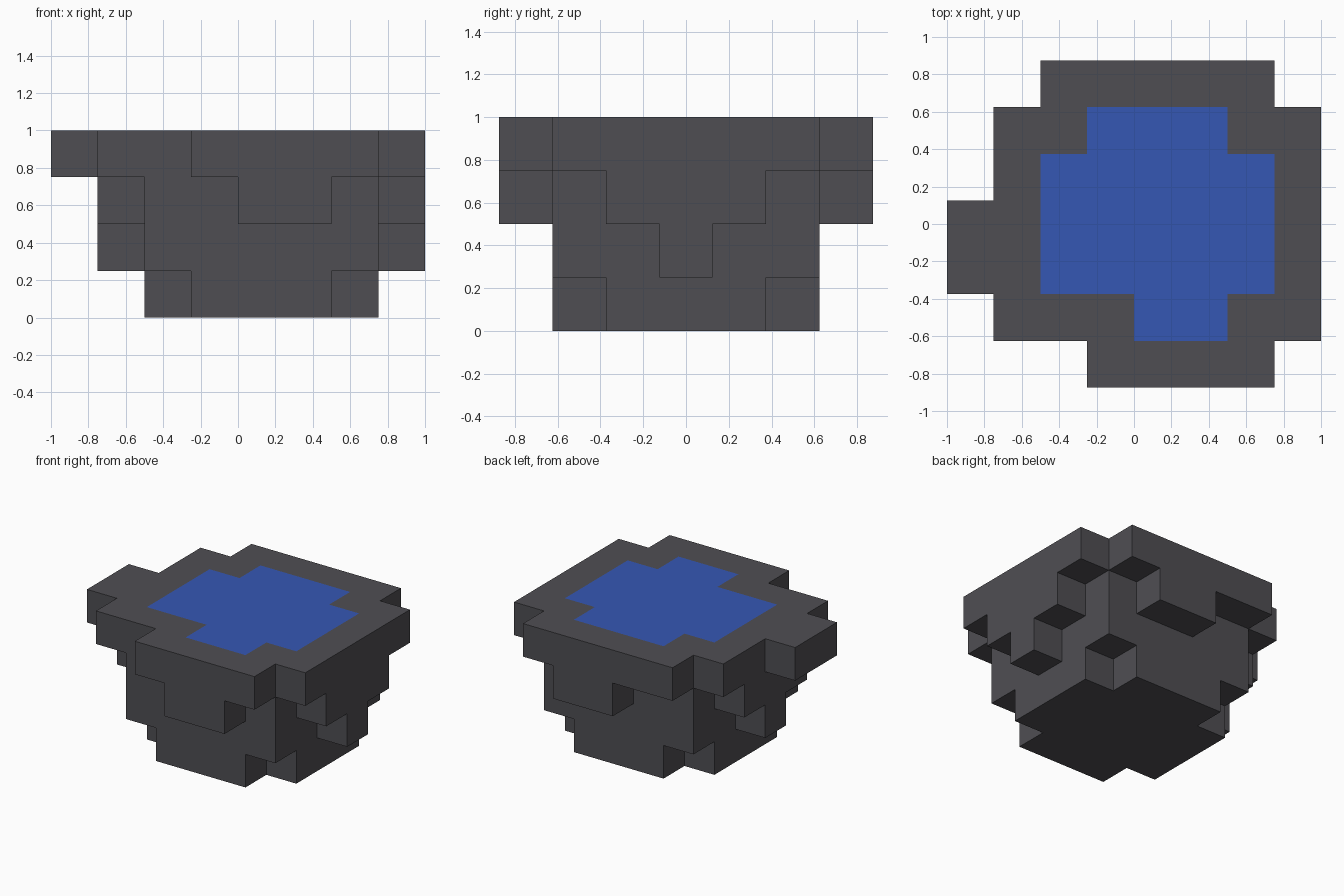
import bpy, bmesh
from mathutils import Vector

if "Cube" in bpy.data.objects:
    bpy.data.objects.remove(bpy.data.objects["Cube"])

C = 0.25                               # block size
ORIGIN = Vector((-1.0, -0.875, 0.0))


def material(name, rgb):
    m = bpy.data.materials.new(name)
    m.diffuse_color = (*rgb, 1)
    m.use_nodes = True
    m.node_tree.nodes["Principled BSDF"].inputs["Base Color"].default_value = m.diffuse_color
    return m


stone = material("dark stone", (0.078, 0.076, 0.086))
water = material("blue water", (0.036, 0.097, 0.456))

# Each layer, bottom to top: row (front to back) -> span of columns filled
core = {r: (2, 7) for r in range(1, 6)}
layers = [
    {**core, 1: (3, 6), 5: (3, 6)},
    {**core, 3: (1, 8)},
    {0: (4, 6), **core, 2: (1, 8), 3: (1, 8), 4: (1, 8), 6: (4, 6)},
    {0: (3, 7), 1: (1, 8), 2: (0, 8), 3: (0, 8), 4: (1, 8), 5: (1, 8), 6: (2, 7)},
]
pool = {1: (4, 6), 2: (2, 7), 3: (2, 7), 4: (2, 7), 5: (3, 6)}


def cells(rows):
    return {(x, y) for y, (a, b) in rows.items() for x in range(a, b)}


filled = {(x, y, z) for z, rows in enumerate(layers) for x, y in cells(rows)}
pool_cells = {(x, y, 3) for x, y in cells(pool)}


def block_shell(name, mat, wanted):
    """Make one object from the exposed block sides accepted by wanted()."""
    bm = bmesh.new()
    for cell in sorted(filled):
        for axis in range(3):
            for s in (-1, 1):
                n = [0, 0, 0]
                n[axis] = s
                if tuple(c + d for c, d in zip(cell, n)) in filled or not wanted(cell, axis, s):
                    continue
                u, v = Vector((0, 0, 0)), Vector((0, 0, 0))
                u[(axis + 1) % 3] = v[(axis + 2) % 3] = 0.5
                mid = Vector(cell) + Vector((0.5, 0.5, 0.5)) + Vector(n) * 0.5
                ring = [mid - u - v, mid + u - v, mid + u + v, mid - u + v]
                bm.faces.new([bm.verts.new(ORIGIN + p * C) for p in ring[::s]])
    bmesh.ops.remove_doubles(bm, verts=bm.verts[:], dist=0.001)
    me = bpy.data.meshes.new(name)
    bm.to_mesh(me)
    bm.free()
    me.materials.append(mat)
    bpy.context.collection.objects.link(bpy.data.objects.new(name, me))


def is_water(cell, axis, s):
    return axis == 2 and s == 1 and cell in pool_cells


# Stepped stone basin, and the pool flush with its rim
block_shell("stone_basin", stone, lambda *a: not is_water(*a))
block_shell("water_surface", water, is_water)
